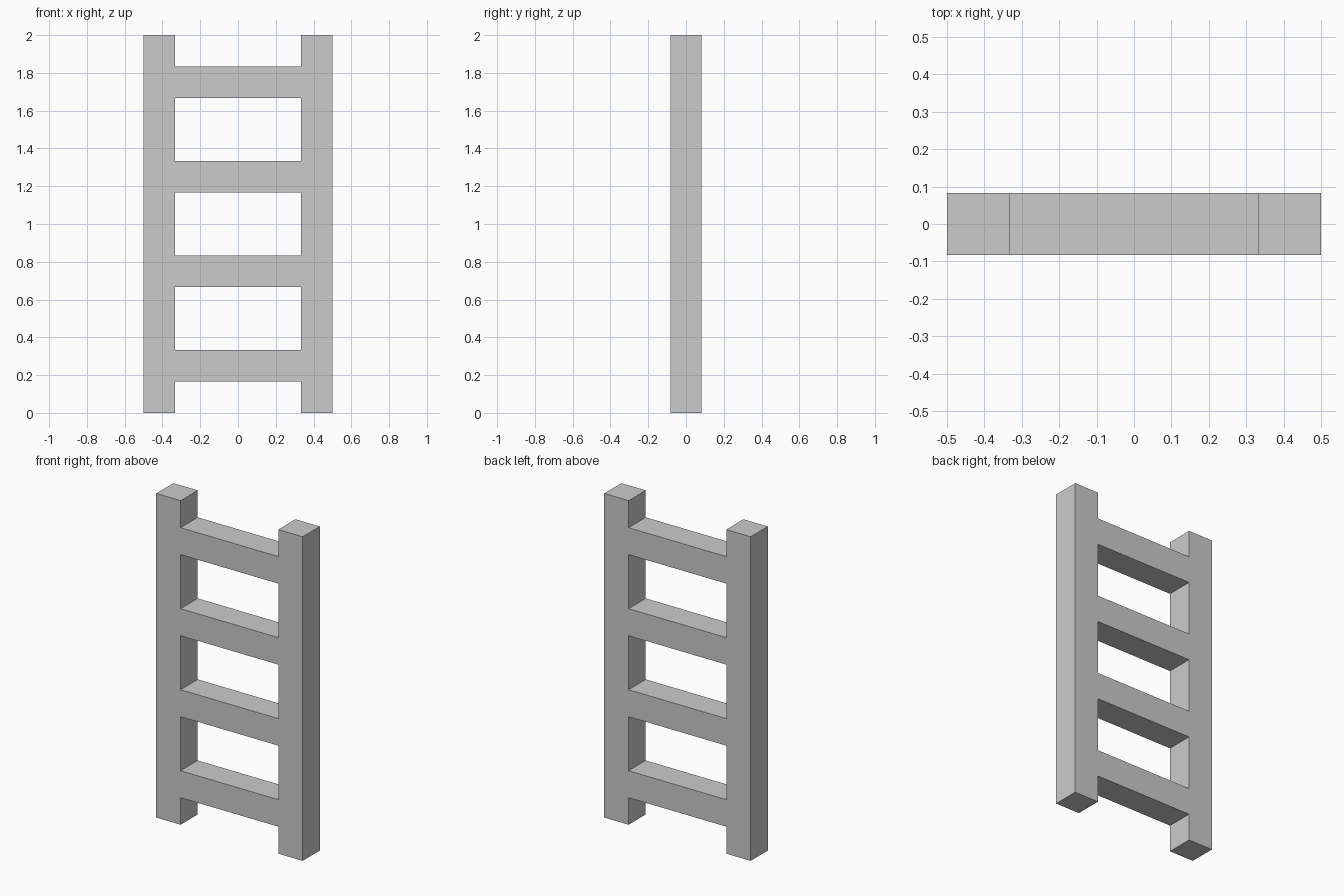
import bpy, bmesh
from mathutils import Vector

if "Cube" in bpy.data.objects:
    bpy.data.objects.remove(bpy.data.objects["Cube"])

U = 1 / 6            # thickness of rails and rungs
RUNGS = 4

# Grid lines of the front outline: rail edges in x, rung edges in z
xs = [-3 * U, -2 * U, 2 * U, 3 * U]
zs = [0.0]
for i in range(RUNGS):
    zs += [(3 * i + 1) * U, (3 * i + 2) * U]
zs.append(2.0)

bm = bmesh.new()
grid = [[bm.verts.new((x, -U / 2, z)) for x in xs] for z in zs]

# Side rails fill the outer columns, rungs fill every second middle cell
for r in range(len(zs) - 1):
    for c in range(3):
        if c != 1 or r % 2 == 1:
            bm.faces.new((grid[r][c], grid[r][c + 1],
                          grid[r + 1][c + 1], grid[r + 1][c]))

# Give the one-piece frame its depth
front = bm.faces[:]
ext = bmesh.ops.extrude_face_region(bm, geom=front, use_keep_orig=True)
back = [g for g in ext["geom"] if isinstance(g, bmesh.types.BMVert)]
bmesh.ops.translate(bm, verts=back, vec=Vector((0, U, 0)))
bmesh.ops.recalc_face_normals(bm, faces=bm.faces[:])

mesh = bpy.data.meshes.new("ladder")
bm.to_mesh(mesh)
bm.free()
ladder = bpy.data.objects.new("ladder", mesh)
bpy.context.collection.objects.link(ladder)
